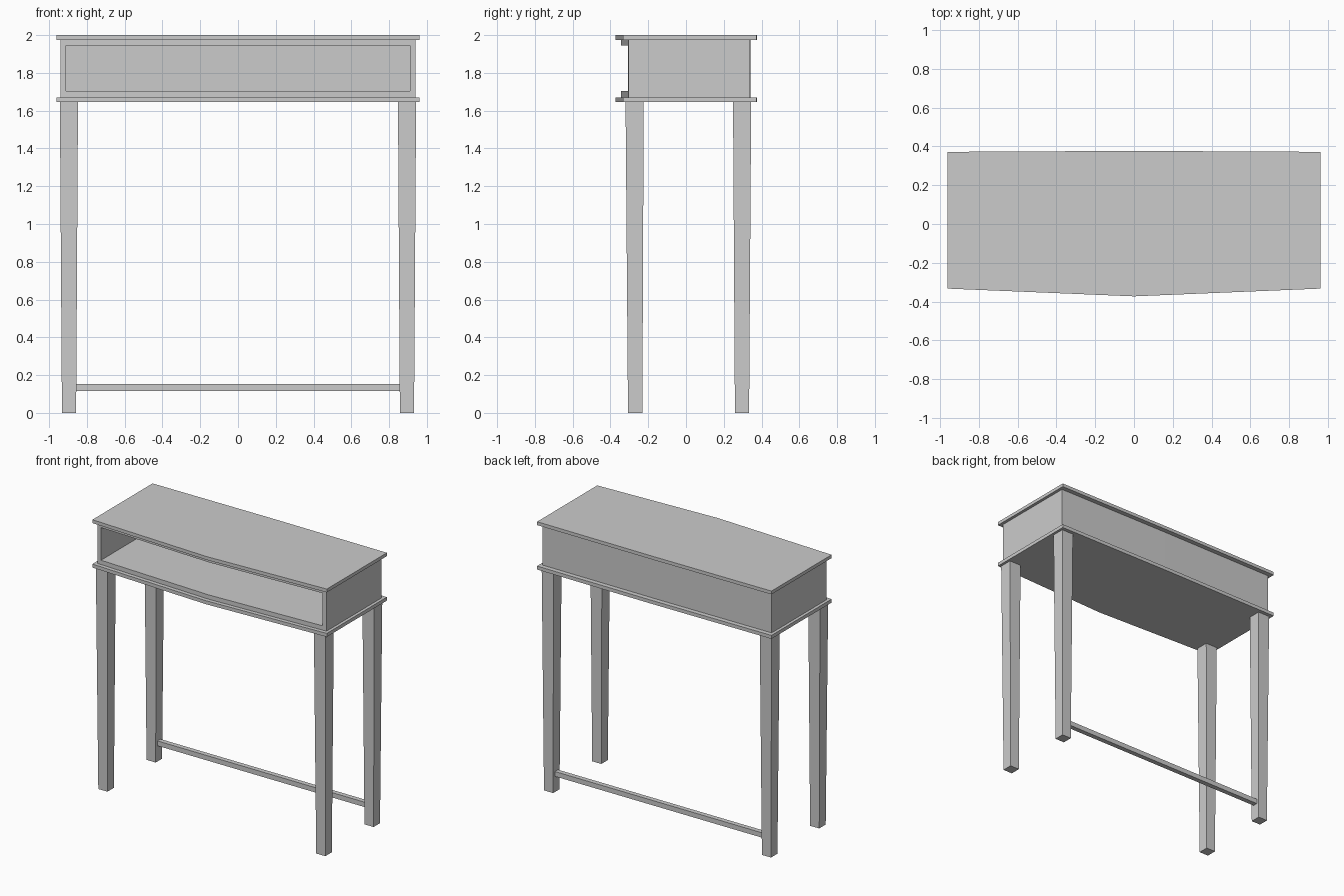
import bpy, bmesh

if "Cube" in bpy.data.objects:
    bpy.data.objects.remove(bpy.data.objects["Cube"])


def make_object(name, bm):
    bmesh.ops.recalc_face_normals(bm, faces=bm.faces)
    mesh = bpy.data.meshes.new(name)
    bm.to_mesh(mesh)
    bm.free()
    obj = bpy.data.objects.new(name, mesh)
    bpy.context.collection.objects.link(obj)
    return obj


def bowed_board(name, hx, front, front_mid, back, back_mid, z0, z1):
    """Board whose front and back edges break outward at the middle."""
    outline = [(-hx, front), (0, front_mid), (hx, front),
               (hx, back), (0, back_mid), (-hx, back)]
    bm = bmesh.new()
    face = bm.faces.new([bm.verts.new((x, y, z0)) for x, y in outline])
    ext = bmesh.ops.extrude_face_region(bm, geom=[face])
    top = [v for v in ext["geom"] if isinstance(v, bmesh.types.BMVert)]
    bmesh.ops.translate(bm, verts=top, vec=(0, 0, z1 - z0))
    return make_object(name, bm)


def tapered_box(name, bottom, top, z0, z1):
    """Box between two (x0, x1, y0, y1) rectangles."""
    bm = bmesh.new()
    bmesh.ops.create_cube(bm, size=2)
    for v in bm.verts:
        x0, x1, y0, y1 = top if v.co.z > 0 else bottom
        v.co = (x1 if v.co.x > 0 else x0,
                y1 if v.co.y > 0 else y0,
                z1 if v.co.z > 0 else z0)
    return make_object(name, bm)


# Overhanging slabs above and below the case
bowed_board("top_board", 0.962, -0.333, -0.373, 0.372, 0.377, 1.975, 2.0)
bowed_board("base_board", 0.962, -0.333, -0.373, 0.372, 0.377, 1.645, 1.671)

# Open-fronted case, hollowed with a boolean
case = bowed_board("open_case", 0.94, -0.305, -0.343, 0.338, 0.342, 1.671, 1.975)
cutter = tapered_box("case_cutter", (-0.91, 0.91, -0.6, 0.31),
                     (-0.91, 0.91, -0.6, 0.31), 1.703, 1.945)
cutter.hide_render = True
cutter.hide_viewport = True
cut = case.modifiers.new("hollow", "BOOLEAN")
cut.operation = "DIFFERENCE"
cut.solver = "EXACT"
cut.object = cutter

# Tapered legs
for side, s in (("left", -1), ("right", 1)):
    bot_x = sorted((s * 0.857, s * 0.932))
    top_x = sorted((s * 0.847, s * 0.943))
    tapered_box(f"front_leg_{side}", (*bot_x, -0.307, -0.231),
                (*top_x, -0.32, -0.224), 0, 1.645)
    tapered_box(f"back_leg_{side}", (*bot_x, 0.259, 0.334),
                (*top_x, 0.249, 0.345), 0, 1.645)

# Stretcher between the back legs
bar = (-0.86, 0.86, 0.279, 0.315)
tapered_box("back_stretcher", bar, bar, 0.117, 0.153)
